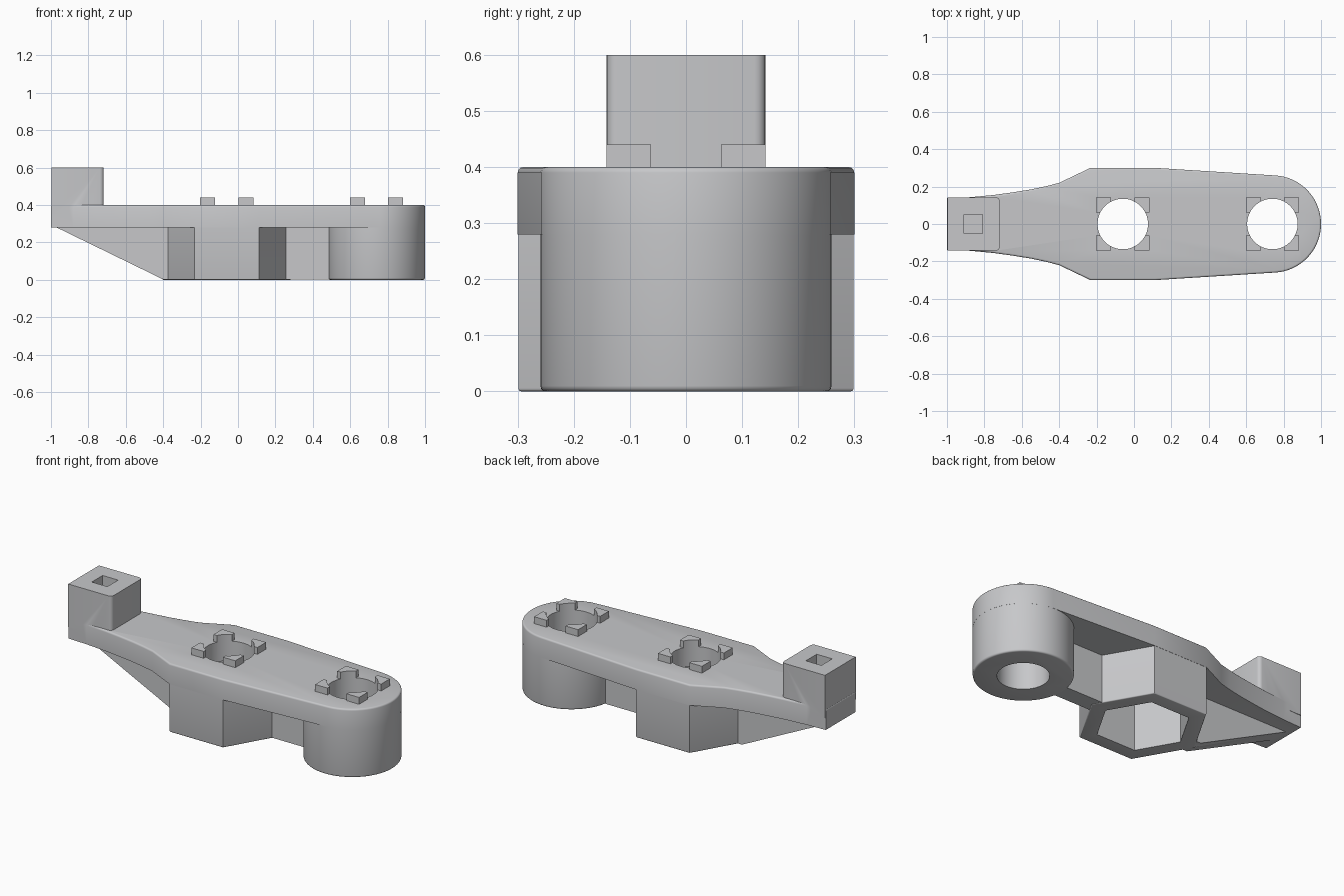
import bpy, bmesh, math

if "Cube" in bpy.data.objects:
    bpy.data.objects.remove(bpy.data.objects["Cube"])

grey = bpy.data.materials.new("light_grey")
grey.diffuse_color = (0.57, 0.575, 0.59, 1)
grey.use_nodes = True
grey.node_tree.nodes["Principled BSDF"].inputs["Base Color"].default_value = grey.diffuse_color


def prism(name, pts, lo, hi, bev_lo=0.0, bev_hi=0.0, axis='Z'):
    """Extrude an outline from lo to hi, rounding the end rims if asked."""
    bm = bmesh.new()
    place = (lambda a, b, c: (a, b, c)) if axis == 'Z' else (lambda a, b, c: (a, c, b))
    low = [bm.verts.new(place(a, b, lo)) for a, b in pts]
    top = [bm.verts.new(place(a, b, hi)) for a, b in pts]
    n = len(pts)
    bm.faces.new(low[::-1])
    bm.faces.new(top)
    for i in range(n):
        j = (i + 1) % n
        bm.faces.new((low[i], low[j], top[j], top[i]))
    bmesh.ops.recalc_face_normals(bm, faces=bm.faces[:])
    for ring, size in ((low, bev_lo), (top, bev_hi)):
        if size:
            edges = [bm.edges.get((ring[i], ring[(i + 1) % n])) for i in range(n)]
            bmesh.ops.bevel(bm, geom=edges, offset=size, segments=3,
                            profile=0.5, affect='EDGES')
    mesh = bpy.data.meshes.new(name)
    bm.to_mesh(mesh)
    bm.free()
    mesh.materials.append(grey)
    ob = bpy.data.objects.new(name, mesh)
    bpy.context.collection.objects.link(ob)
    return ob


def ngon(cx, r, n):
    return [(cx + r * math.cos(2 * math.pi * i / n), r * math.sin(2 * math.pi * i / n))
            for i in range(n)]


def rect(x0, x1, y0, y1):
    return [(x0, y0), (x1, y0), (x1, y1), (x0, y1)]


def combine(body, other, op):
    mod = body.modifiers.new("join", 'BOOLEAN')
    mod.operation, mod.solver, mod.object = op, 'EXACT', other
    bpy.context.view_layer.objects.active = body
    bpy.ops.object.modifier_apply(modifier=mod.name)
    bpy.data.objects.remove(other, do_unlink=True)


HEX_X, BOSS_X = -0.06, 0.74

# Top plate outline: narrow arm, wide middle, rounded end
side = [(-1, 0.138), (-0.88, 0.143), (-0.75, 0.155), (-0.65, 0.169), (-0.55, 0.185),
        (-0.47, 0.202), (-0.40, 0.22), (-0.233, 0.3), (0.113, 0.3)]
arc = [(BOSS_X + 0.26 * math.cos(math.radians(a)), 0.26 * math.sin(math.radians(a)))
       for a in [86 - 172 * i / 40 for i in range(41)]]
outline = side + arc + [(x, -y) for x, y in reversed(side)]
body = prism("lever_body", outline[::-1], 0.28, 0.40, bev_hi=0.01)

# Hexagonal housing, round boss, web between them and tapering rib
parts = [
    prism("hex_housing", ngon(HEX_X, 0.345, 6), 0, 0.33, bev_lo=0.006),
    prism("round_boss", ngon(BOSS_X, 0.2595, 96), 0, 0.33, bev_lo=0.01),
    prism("web", rect(0.24, 0.56, -0.05, 0.05), 0.002, 0.32),
    prism("rib", [(-0.97, 0.28), (-0.40, 0.002), (-0.35, 0.002), (-0.35, 0.32), (-0.97, 0.32)],
          -0.055, 0.055, axis='Y'),
]

# Square post on the arm, with its two inner corners rounded
post = [(-0.998, -0.142), (-0.998, 0.142)]
for sy, start in ((1, 90), (-1, 0)):
    for i in range(5):
        a = math.radians(start - 22.5 * i)
        post.append((-0.738 + 0.02 * math.cos(a), sy * 0.122 + 0.02 * math.sin(a)))
parts.append(prism("square_post", post[::-1], 0.35, 0.60))

# Four locating tabs around each hole
for cx in (HEX_X, BOSS_X):
    for sx in (-1, 1):
        for sy in (-1, 1):
            xs = sorted((cx + sx * 0.062, cx + sx * 0.142))
            ys = sorted((sy * 0.062, sy * 0.142))
            parts.append(prism("tab", rect(*xs, *ys), 0.37, 0.44))
for p in parts:
    combine(body, p, 'UNION')

# Through holes, hexagonal pocket underneath and square socket in the post
for cutter in (
    prism("hole_a", ngon(HEX_X, 0.135, 64), -0.1, 0.7),
    prism("hole_b", ngon(BOSS_X, 0.135, 64), -0.1, 0.7),
    prism("hex_pocket", ngon(HEX_X, 0.25, 6), -0.1, 0.285),
    prism("square_socket", rect(-0.91, -0.81, -0.05, 0.05), 0.42, 0.7),
):
    cutter.hide_render = True
    combine(body, cutter, 'DIFFERENCE')

# Smooth the round surfaces, keep the edges crisp
bpy.ops.object.select_all(action='DESELECT')
body.select_set(True)
bpy.context.view_layer.objects.active = body
bpy.ops.object.shade_smooth_by_angle(angle=math.radians(32))
